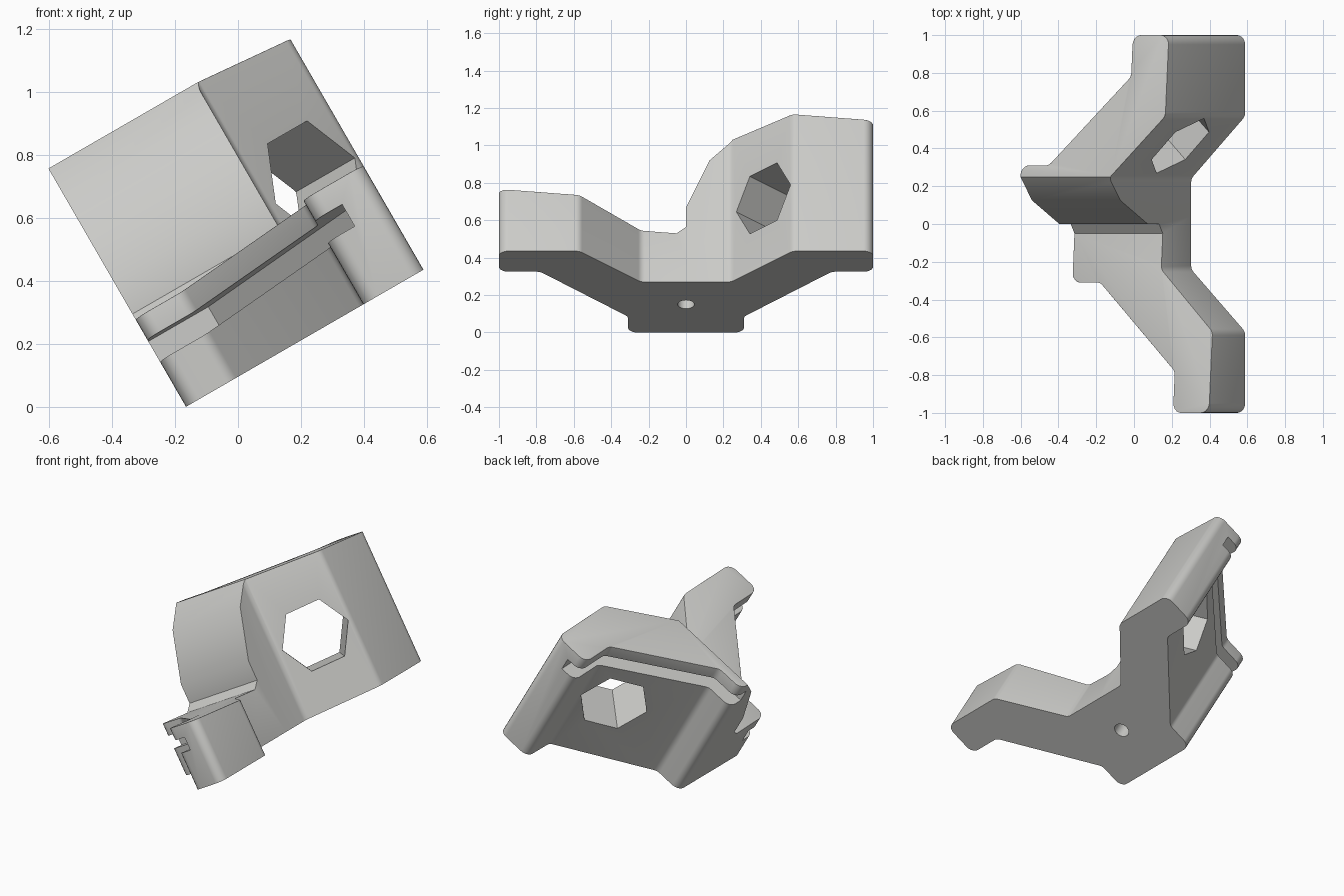
import bpy, bmesh, math
from mathutils import Vector, Matrix

if "Cube" in bpy.data.objects:
    bpy.data.objects.remove(bpy.data.objects["Cube"])

grey = bpy.data.materials.new("light_grey")
grey.diffuse_color = (0.60, 0.60, 0.58, 1)
grey.use_nodes = True
grey.node_tree.nodes["Principled BSDF"].inputs["Base Color"].default_value = grey.diffuse_color


def rounded(points, radius, steps=5):
    """Fillet every corner of a closed 2D outline."""
    out = []
    for i, p in enumerate(points):
        p = Vector(p)
        a = (Vector(points[i - 1]) - p).normalized()
        b = (Vector(points[(i + 1) % len(points)]) - p).normalized()
        half = a.angle(b) / 2
        cut = radius / math.tan(half)
        centre = p + (a + b).normalized() * radius / math.sin(half)
        start, end = p + a * cut - centre, p + b * cut - centre
        for k in range(steps + 1):
            d = start.lerp(end, k / steps).normalized() * radius
            out.append(tuple(centre + d))
    return out


def make_object(name, rings):
    """Solid between two matching rings of 3D points."""
    bm = bmesh.new()
    lo, hi = [[bm.verts.new(p) for p in r] for r in rings]
    bm.faces.new(lo)
    bm.faces.new(hi)
    n = len(lo)
    for i in range(n):
        bm.faces.new((lo[i], lo[(i + 1) % n], hi[(i + 1) % n], hi[i]))
    bmesh.ops.recalc_face_normals(bm, faces=bm.faces)
    mesh = bpy.data.meshes.new(name)
    bm.to_mesh(mesh)
    bm.free()
    ob = bpy.data.objects.new(name, mesh)
    bpy.context.collection.objects.link(ob)
    return ob


def prism(name, outline, low, high):
    """Extrude a (y, x) outline upwards; low and high are heights as functions of y."""
    return make_object(name, [[(x, y, f(y)) for y, x in outline] for f in (low, high)])


def combine(body, tool, operation):
    mod = body.modifiers.new("cut", 'BOOLEAN')
    mod.object, mod.operation, mod.solver = tool, operation, 'EXACT'
    bpy.context.view_layer.objects.active = body
    bpy.ops.object.modifier_apply(modifier=mod.name)
    bpy.data.objects.remove(tool)


# Sloping top planes of the low front wing and the tall back wing
def front_top(y):
    return 0.296 - 0.0875 * y


def back_top(y):
    return 0.895 - 0.0875 * y


# Winged plan outline, mirrored about y = 0
half = [(0.31, 0), (0.31, 0.17), (0.78, 0.65), (1, 0.65), (1, 0.87), (0.57, 0.87), (0.24, 0.54)]
outline = half + [(-y, x) for y, x in reversed(half)]
bracket = prism("bracket", rounded(outline, 0.05), lambda y: 0, lambda y: 1.2)

# Side outline: low front, curved step, tall back
side = [(-1.1, 0), (1.1, 0), (1.1, back_top(1.1)), (0.25, back_top(0.25)), (0.125, 0.75),
        (0, 0.46), (0, 0.34), (-0.05, front_top(-0.05)), (-1.1, front_top(-1.1))]
side_tool = make_object("side_tool", [[(x, y, z) for y, z in side] for x in (-0.5, 1.5)])
combine(bracket, side_tool, 'INTERSECT')

# Soft rim around both top faces, leaving the step edge crisp
bm = bmesh.new()
bm.from_mesh(bracket.data)
bmesh.ops.remove_doubles(bm, verts=bm.verts, dist=0.0005)


def on_top(v):
    y = v.co.y
    return abs(v.co.z - (back_top(y) if y > 0.2 else front_top(y))) < 0.002


rim = [e for e in bm.edges if all(on_top(v) for v in e.verts)
       and len(e.link_faces) == 2 and e.calc_face_angle() > 0.8
       and not all(-0.06 < v.co.y < 0.26 and abs(e.verts[0].co.y - e.verts[1].co.y) < 0.001
                   for v in e.verts)]
bmesh.ops.bevel(bm, geom=rim, offset=0.022, segments=3, profile=0.5, affect='EDGES',
                clamp_overlap=True)
bm.to_mesh(bracket.data)
bm.free()

# Slot under the lip of each wing
slot = [(0.21, -0.1), (0.21, 0.22), (0.74, 0.75), (1.1, 0.75), (1.1, -0.1)]
for sign, top in ((-1, front_top), (1, back_top)):
    tool = prism("slot_tool", [(sign * y, x) for y, x in slot],
                 lambda y: top(y) - 0.155, lambda y: top(y) - 0.075)
    combine(bracket, tool, 'DIFFERENCE')

# Hexagonal window through the slanted back wall
along = Vector((1, 1, 0)).normalized()
across = Vector((1, -1, 0)).normalized()
centre = Vector((0.714, 0.414, 0.416))
hexagon = [centre + 0.205 * (along * math.cos(k * math.pi / 3)
                             + Vector((0, 0, 1)) * math.sin(k * math.pi / 3)) for k in range(6)]
combine(bracket, make_object("hex_tool", [[p + across * d for p in hexagon] for d in (-0.6, 0.3)]),
        'DIFFERENCE')

# Blind round hole in the base
ring = [(0.045 * math.cos(k * math.pi / 12), 0.30 + 0.045 * math.sin(k * math.pi / 12))
        for k in range(24)]
combine(bracket, prism("hole_tool", ring, lambda y: -0.1, lambda y: 0.2), 'DIFFERENCE')

# Tilt the finished part onto its lower edge
bracket.data.transform(Matrix.Translation((-0.165, 0, 0)) @ Matrix.Rotation(-math.radians(30), 4, 'Y'))
bracket.data.materials.clear()
bracket.data.materials.append(grey)
bpy.ops.object.select_all(action='DESELECT')
bracket.select_set(True)
bpy.context.view_layer.objects.active = bracket
bpy.ops.object.shade_smooth_by_angle(angle=math.radians(30))
